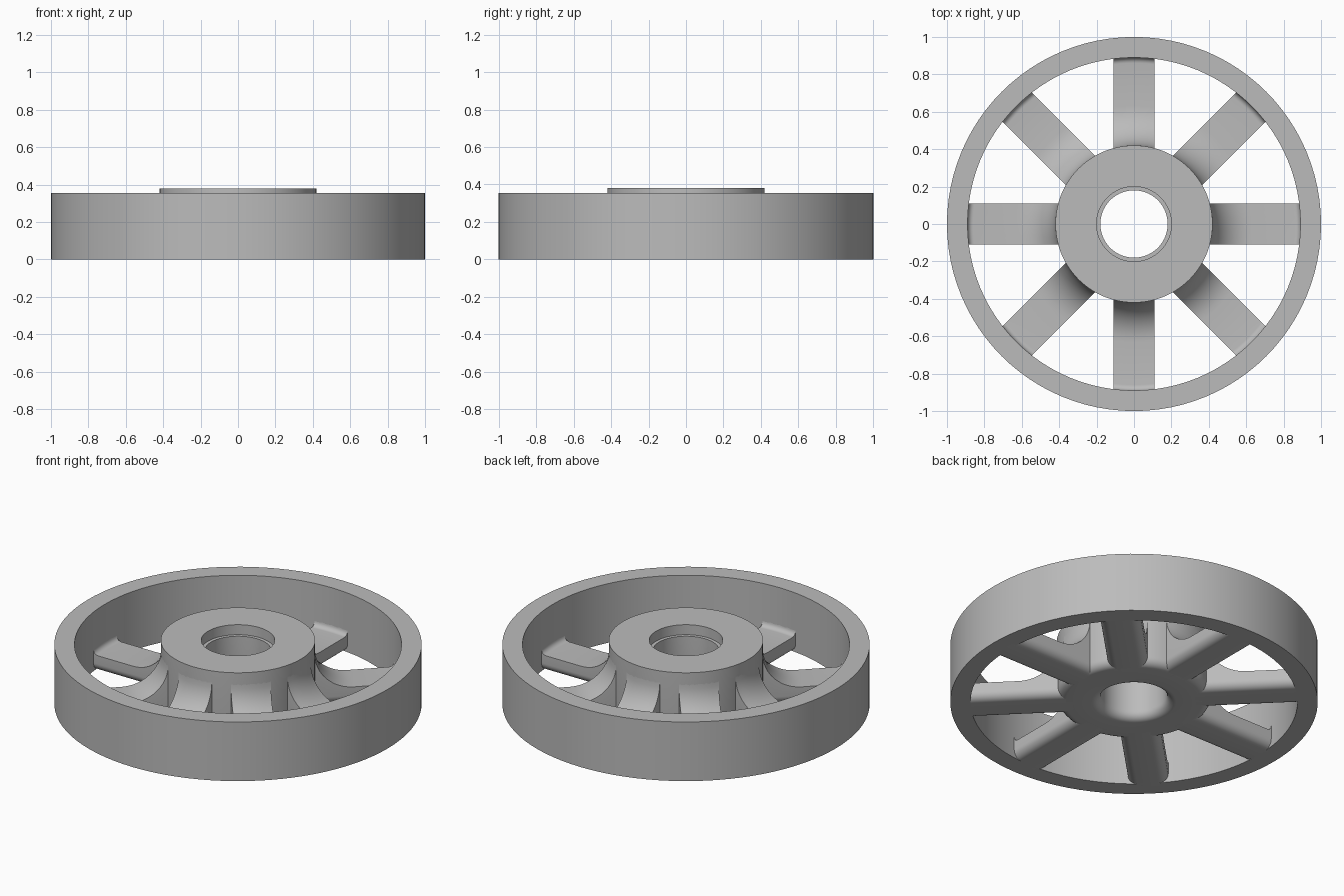
import bpy, bmesh, math

if "Cube" in bpy.data.objects:
    bpy.data.objects.remove(bpy.data.objects["Cube"])

SEG = 96
EDGE_R = 0.05          # rounding of the lower edges

metal = bpy.data.materials.new("cast_grey")
metal.diffuse_color = (0.5, 0.5, 0.5, 1)
metal.use_nodes = True
metal.node_tree.nodes["Principled BSDF"].inputs["Base Color"].default_value = metal.diffuse_color


def arc(cx, cz, r, a0, a1, n=8):
    """Points on a circle arc, angles in degrees."""
    return [(cx + r * math.cos(math.radians(a0 + (a1 - a0) * i / n)),
             cz + r * math.sin(math.radians(a0 + (a1 - a0) * i / n))) for i in range(n + 1)]


def finish(name, bm):
    bmesh.ops.recalc_face_normals(bm, faces=bm.faces)
    mesh = bpy.data.meshes.new(name)
    bm.to_mesh(mesh)
    bm.free()
    mesh.materials.append(metal)
    obj = bpy.data.objects.new(name, mesh)
    bpy.context.collection.objects.link(obj)
    bpy.ops.object.select_all(action='DESELECT')
    obj.select_set(True)
    bpy.context.view_layer.objects.active = obj
    bpy.ops.object.shade_smooth_by_angle(angle=math.radians(30))
    return obj


def lathe(name, profile):
    """Revolve a closed (radius, height) profile around z."""
    bm = bmesh.new()
    rings = []
    for s in range(SEG):
        a = 2 * math.pi * s / SEG
        rings.append([bm.verts.new((r * math.cos(a), r * math.sin(a), z)) for r, z in profile])
    n = len(profile)
    for s in range(SEG):
        p, q = rings[s], rings[(s + 1) % SEG]
        for i in range(n):
            j = (i + 1) % n
            bm.faces.new((p[i], p[j], q[j], q[i]))
    return finish(name, bm)


def spoke(name, angle):
    """Loft a rounded-bottom section along a profile that flares into hub and rim."""
    w, thick = 0.11, 0.10
    stations = [(0.34, 0.31)] + arc(0.63, 0.31, 0.21, 180, 270, 12) \
        + arc(0.86, 0.13, 0.03, 270, 360, 6) + [(0.92, 0.13)]
    lower = arc(-w + EDGE_R, EDGE_R, EDGE_R, 180, 270) + arc(w - EDGE_R, EDGE_R, EDGE_R, 270, 360)
    top_y = [w - 2 * w * i / 6 for i in range(7)]
    ca, sa = math.cos(angle), math.sin(angle)
    bm = bmesh.new()
    loops = []
    for r, ztop in stations:
        section = lower + [(y, ztop) for y in top_y]
        loop = []
        for y, z in section:
            x = math.sqrt(r * r - y * y)
            loop.append(bm.verts.new((x * ca - y * sa, x * sa + y * ca, z)))
        loops.append(loop)
    n = len(loops[0])
    for p, q in zip(loops, loops[1:]):
        for i in range(n):
            j = (i + 1) % n
            bm.faces.new((p[i], p[j], q[j], q[i]))
    bm.faces.new(loops[0])
    bm.faces.new(loops[-1])
    return finish(name, bm)


# Outer rim
lathe("rim", [(0.89, 0), (1.0, 0), (1.0, 0.355), (0.89, 0.355)])

# Hub: rounded lower edges, bore with a shallow counterbore on top
lathe("hub", arc(0.42 - EDGE_R, EDGE_R, EDGE_R, 270, 360)
      + [(0.42, 0.38), (0.20, 0.38), (0.20, 0.32), (0.18, 0.32)]
      + arc(0.18 + EDGE_R, EDGE_R, EDGE_R, 180, 270))

# Eight flared spokes
for k in range(8):
    spoke(f"spoke_{k + 1}", k * math.pi / 4)
